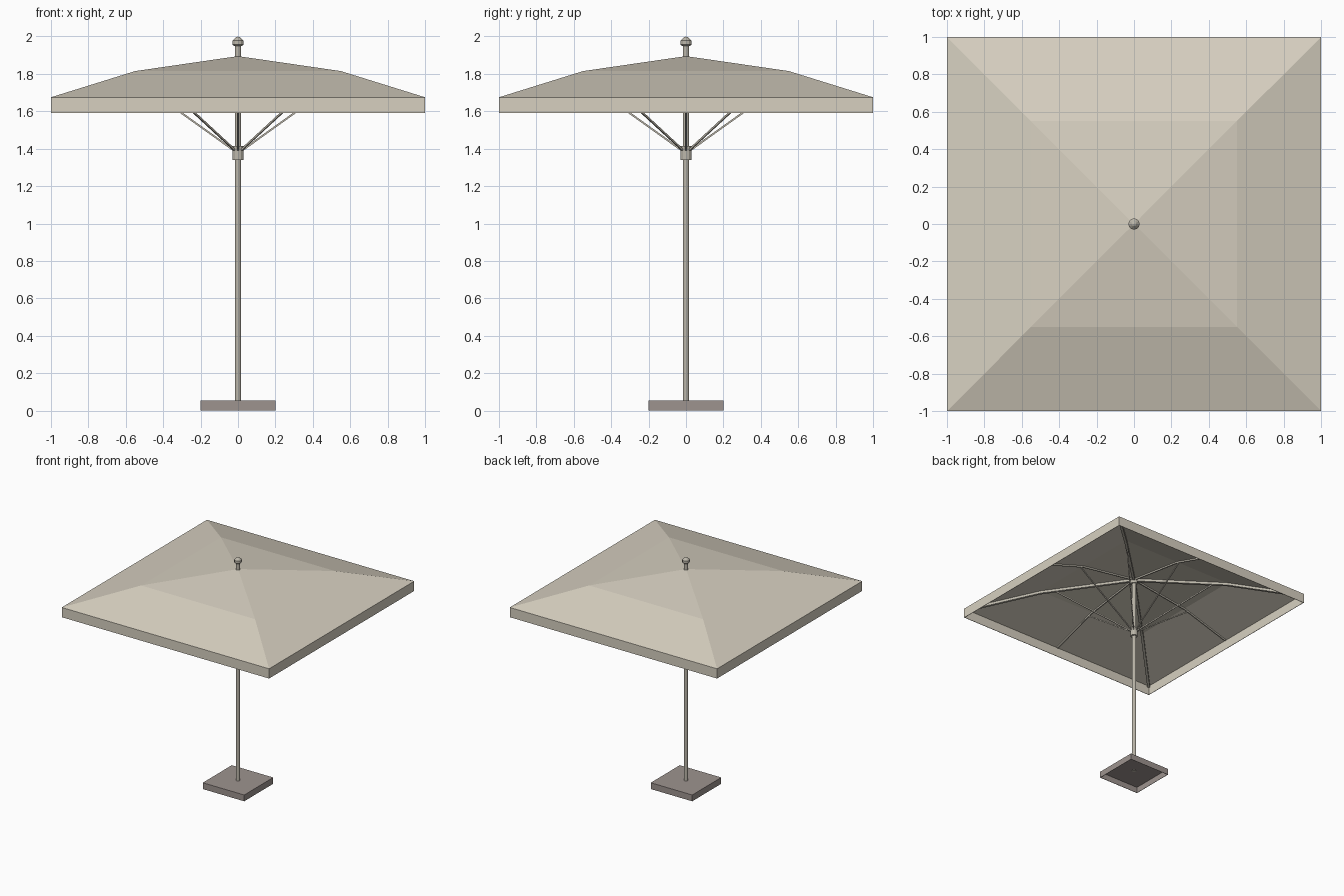
import bpy, bmesh
from math import pi, sqrt, cos, sin
from mathutils import Vector

cube = bpy.data.objects.get("Cube")
if cube:
    bpy.data.objects.remove(cube)


def material(name, rgb):
    m = bpy.data.materials.new(name)
    m.use_nodes = True
    m.diffuse_color = (*rgb, 1)
    m.node_tree.nodes["Principled BSDF"].inputs["Base Color"].default_value = (*rgb, 1)
    return m


canvas = material("cream canvas", (0.68, 0.63, 0.53))
metal = material("warm grey metal", (0.50, 0.47, 0.40))
stone = material("brown grey stone", (0.34, 0.295, 0.275))


def add_object(name, bm, mat):
    mesh = bpy.data.meshes.new(name)
    bm.to_mesh(mesh)
    bm.free()
    mesh.materials.append(mat)
    ob = bpy.data.objects.new(name, mesh)
    bpy.context.collection.objects.link(ob)
    return ob


def lathe(name, profile, sides, mat, turn=0.0, cap_bottom=True):
    """Stack regular rings (radius, z); a zero radius closes to a point."""
    bm = bmesh.new()
    rings = []
    for r, z in profile:
        n = sides if r else 1
        rings.append([bm.verts.new((r * cos(turn + 2 * pi * i / sides),
                                    r * sin(turn + 2 * pi * i / sides), z))
                      for i in range(n)])
    for a, b in zip(rings, rings[1:]):
        for i in range(sides):
            j = (i + 1) % sides
            bm.faces.new((a[i], a[j], b[0]) if len(b) == 1 else (a[i], a[j], b[j], b[i]))
    if len(rings[-1]) > 1:
        bm.faces.new(rings[-1])
    if cap_bottom:
        bm.faces.new(rings[0][::-1])
    return add_object(name, bm, mat)


def square_shell(name, profile, mat, thickness):
    """Square, open-bottomed shell from (half width, z) pairs."""
    ob = lathe(name, [(h * sqrt(2), z) for h, z in profile], 4, mat, pi / 4, False)
    mod = ob.modifiers.new("thickness", "SOLIDIFY")
    mod.thickness = thickness
    mod.offset = -1
    return ob


def bars(name, points, width, height, mat):
    """Rectangular bar swept along points that lie in one vertical plane."""
    pts = [Vector(p) for p in points]
    run = pts[-1] - pts[0]
    side = Vector((-run.y, run.x, 0)).normalized() * width / 2
    up = Vector((0, 0, height / 2))
    bm = bmesh.new()
    rings = [[bm.verts.new(p + s * side + t * up)
              for s, t in ((-1, -1), (1, -1), (1, 1), (-1, 1))] for p in pts]
    for a, b in zip(rings, rings[1:]):
        for i in range(4):
            j = (i + 1) % 4
            bm.faces.new((a[i], a[j], b[j], b[i]))
    bm.faces.new(rings[0][::-1])
    bm.faces.new(rings[-1])
    bmesh.ops.recalc_face_normals(bm, faces=bm.faces)
    return add_object(name, bm, mat)


# Canopy with hanging valance, and hollow base plate
square_shell("canopy", [(1, 1.59), (1, 1.675), (0.55, 1.815), (0, 1.895)], canvas, 0.005)
square_shell("base", [(0.2, 0), (0.2, 0.055)], stone, 0.004)

# Pole, sliding collar, top hub and finial
lathe("pole", [(0.017, 0.05), (0.017, 1.96)], 12, metal)
lathe("collar", [(0.03, 1.34), (0.03, 1.415)], 12, metal)
lathe("hub", [(0.03, 1.84), (0.03, 1.875)], 12, metal)
lathe("finial", [(0.022, 1.95), (0.03, 1.957), (0.03, 1.978), (0.012, 1.995), (0, 2.0)],
      12, metal)

# Ribs under the canopy and struts up from the collar, at corners and edge middles
directions = [(x, y) for x in (-1, 0, 1) for y in (-1, 0, 1) if x or y]
for x, y in directions:
    corner = x != 0 and y != 0
    kind = "corner" if corner else "side"
    label = ("back" if y > 0 else "front" if y < 0 else "") + \
            ("_left" if x > 0 else "_right" if x < 0 else "")
    label = label.strip("_")
    w, h, drop = (0.022, 0.022, 0.018) if corner else (0.01, 0.014, 0.013)
    path = [(0.015, 1.892), (0.55, 1.815), (0.985, 1.68)]
    bars(f"{kind}_rib_{label}", [(x * d, y * d, z - drop) for d, z in path], w, h, metal)
    inner, outer = (0.02, 0.47) if corner else (0.028, 0.58)
    top = 1.81 if corner else 1.79
    bars(f"{kind}_strut_{label}",
         [(x * inner, y * inner, 1.395), (x * outer, y * outer, top)], 0.009, 0.012, metal)
